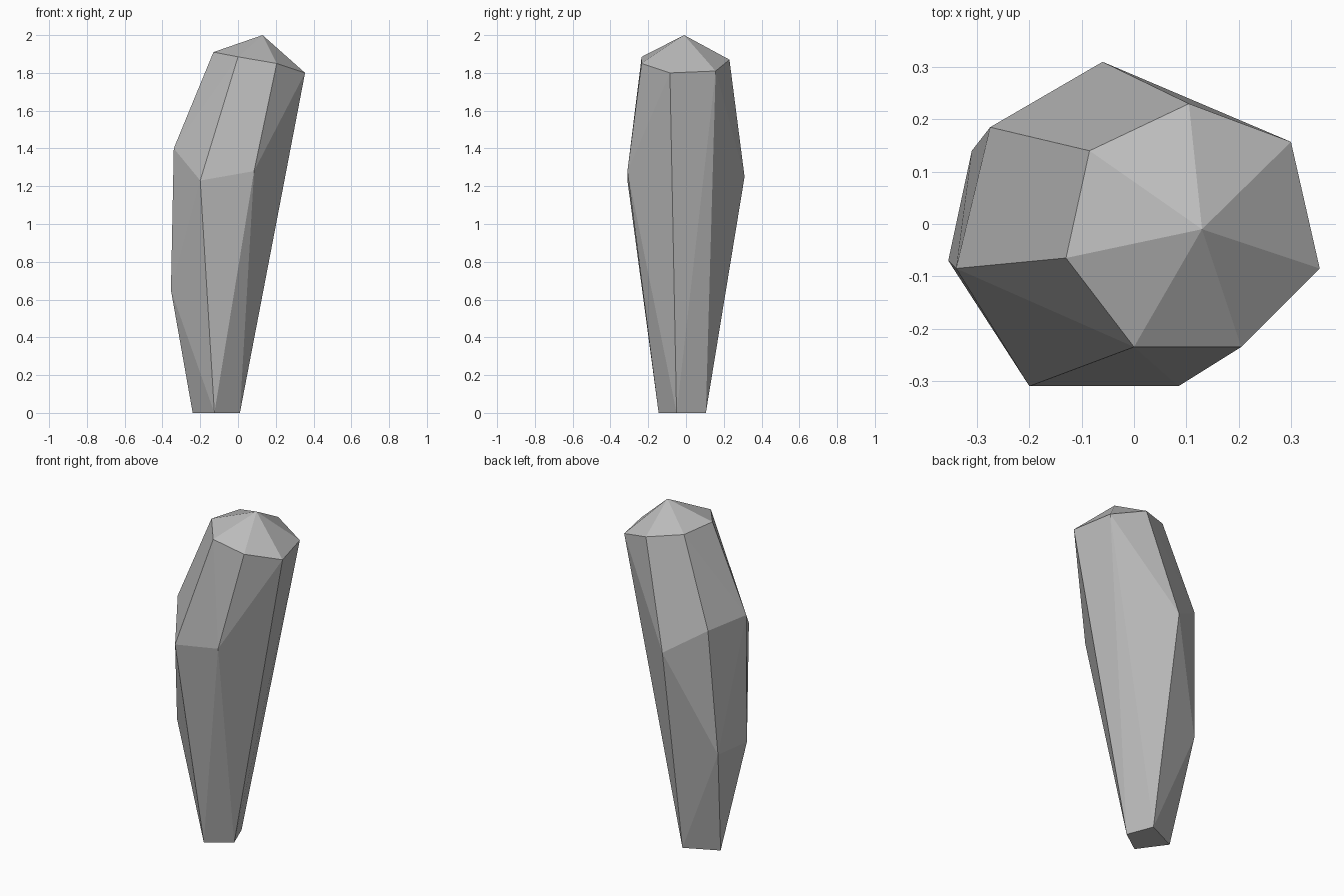
import bpy
import bmesh

# Remove the default cube
default_cube = bpy.data.objects.get("Cube")
if default_cube:
    bpy.data.objects.remove(default_cube, do_unlink=True)


def make_material(name, color):
    material = bpy.data.materials.new(name)
    material.use_nodes = True
    material.diffuse_color = color
    material.node_tree.nodes["Principled BSDF"].inputs["Base Color"].default_value = color
    return material


# Corner rings of the shard, from the narrow foot to the tip
foot = [(-.125, -.145, 0), (.01, -.05, 0), (-.05, .105, 0), (-.24, .015, 0)]
lower_bulge = [(-.355, -.07, .65), (-.31, .14, .64)]
shoulder = [(-.2, -.31, 1.23), (.085, -.31, 1.28), (-.06, .31, 1.25),
            (-.275, .185, 1.39), (-.34, -.085, 1.4)]
crown = [(-.13, -.065, 1.91), (0, -.235, 1.885), (.205, -.235, 1.85),
         (.355, -.085, 1.8), (.3, .157, 1.81), (.105, .23, 1.87), (-.085, .14, 1.9)]
tip = [(.13, -.01, 2)]


def build_faceted_stone(name, corners, material):
    """Wrap flat facets around a set of corner points."""
    bm = bmesh.new()
    for corner in corners:
        bm.verts.new(corner)
    bmesh.ops.convex_hull(bm, input=bm.verts[:], use_existing_faces=False)
    loose = [v for v in bm.verts if not v.link_faces]
    bmesh.ops.delete(bm, geom=loose, context='VERTS')
    bmesh.ops.recalc_face_normals(bm, faces=bm.faces[:])
    for face in bm.faces:
        face.smooth = False
    mesh = bpy.data.meshes.new(name)
    bm.to_mesh(mesh)
    bm.free()
    mesh.materials.append(material)
    stone = bpy.data.objects.new(name, mesh)
    bpy.context.scene.collection.objects.link(stone)
    return stone


# Single leaning stone shard
stone_grey = make_material("stone grey", (.5, .5, .5, 1))
build_faceted_stone("stone_shard", foot + lower_bulge + shoulder + crown + tip, stone_grey)
